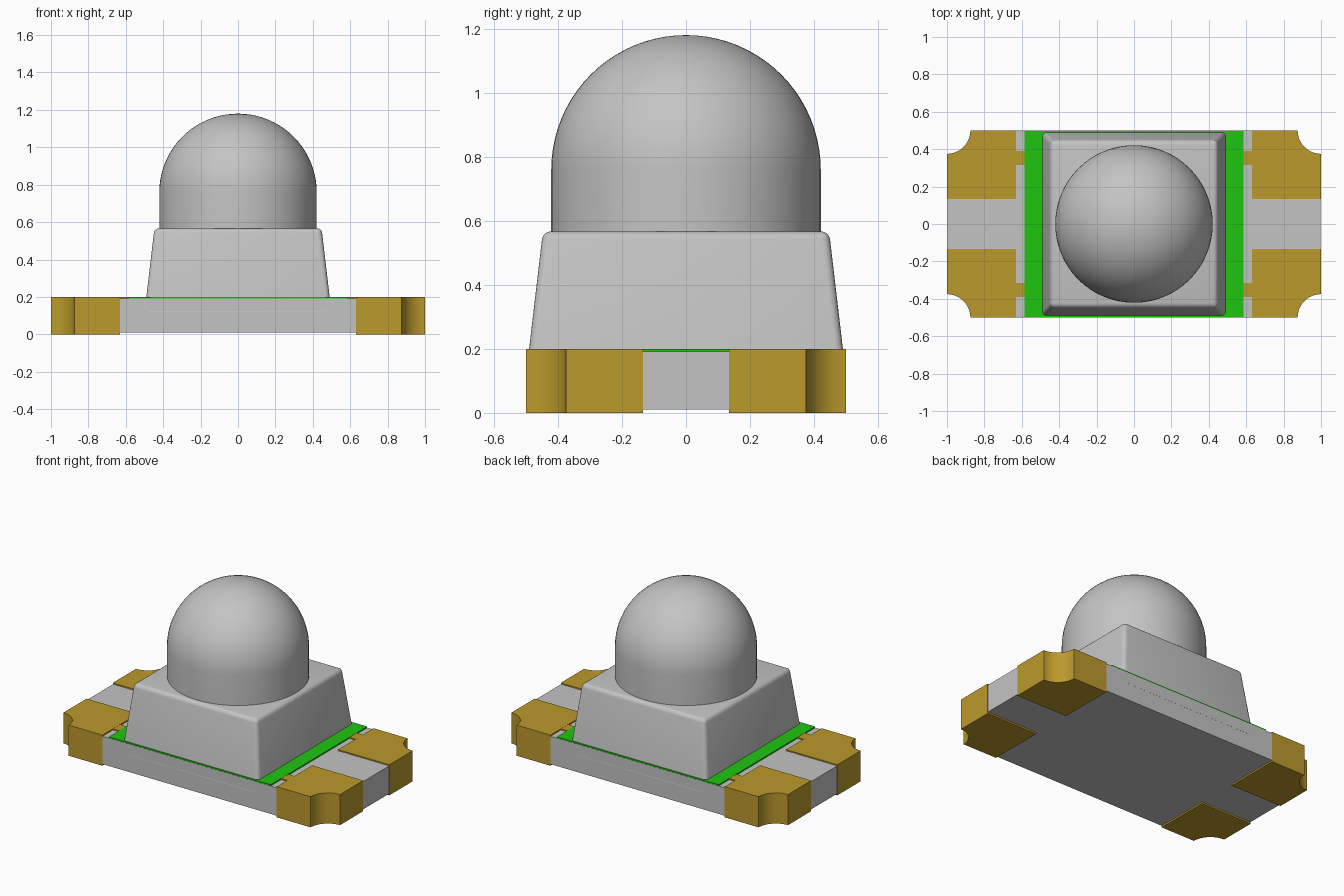
import bpy, bmesh, math

if "Cube" in bpy.data.objects:
    bpy.data.objects.remove(bpy.data.objects["Cube"])


def material(name, rgb):
    m = bpy.data.materials.new(name)
    m.diffuse_color = (*rgb, 1)
    m.use_nodes = True
    m.node_tree.nodes["Principled BSDF"].inputs["Base Color"].default_value = m.diffuse_color
    return m


GREY = material("light grey", (0.55, 0.55, 0.55))
GOLD = material("gold", (0.50, 0.32, 0.025))
GREEN = material("green", (0.014, 0.56, 0.005))


def finish(name, bm, mat, smooth=None):
    bmesh.ops.recalc_face_normals(bm, faces=bm.faces)
    me = bpy.data.meshes.new(name)
    bm.to_mesh(me)
    bm.free()
    me.materials.append(mat)
    ob = bpy.data.objects.new(name, me)
    bpy.context.collection.objects.link(ob)
    if smooth:
        bpy.ops.object.select_all(action='DESELECT')
        ob.select_set(True)
        bpy.context.view_layer.objects.active = ob
        bpy.ops.object.shade_smooth_by_angle(angle=math.radians(smooth))
    return ob


def prism(name, outline, z0, z1, mat, smooth=None):
    bm = bmesh.new()
    face = bm.faces.new([bm.verts.new((x, y, z0)) for x, y in outline])
    ext = bmesh.ops.extrude_face_region(bm, geom=[face])
    for v in ext["geom"]:
        if isinstance(v, bmesh.types.BMVert):
            v.co.z = z1
    return finish(name, bm, mat, smooth)


def rect(x0, x1, y0, y1):
    return [(x0, y0), (x1, y0), (x1, y1), (x0, y1)]


def notch(r, x=1.0, y=0.5, n=12):
    # Concave quarter circle from the end edge to the side edge
    return [(x - r * math.sin(t), y - r * math.cos(t))
            for t in (math.pi / 2 * i / n for i in range(n + 1))]


# Circuit board with concave corners
corner = notch(0.127, 0.998, 0.499)
board = []
for sx, sy in ((1, 1), (-1, 1), (-1, -1), (1, -1)):
    pts = corner if sx * sy < 0 else corner[::-1]
    pts = pts[::-1]
    board += [(sx * x, sy * y) for x, y in pts][::-1]
board = sorted(board, key=lambda p: math.atan2(p[1], p[0]))
prism("circuit_board", board, 0.01, 0.192, GREY, 30)

# Solder mask band under the lens block
prism("solder_mask", rect(-0.585, 0.585, -0.498, 0.498), 0.191, 0.2, GREEN)

# Corner terminals and the short traces leading inward
for sx, lr in ((-1, "left"), (1, "right")):
    for sy, fb in ((-1, "front"), (1, "back")):
        pad = [(0.63, 0.5), (0.63, 0.135), (1.0, 0.135)]
        arc = notch(0.125)
        arc.sort(key=lambda p: p[1] - p[0])
        prism(f"terminal_{fb}_{lr}", [(sx * x, sy * y) for x, y in pad + arc],
              0, 0.2, GOLD, 30)
        prism(f"trace_{fb}_{lr}",
              [(sx * x, sy * y) for x, y in rect(0.584, 0.632, 0.315, 0.39)],
              0.19, 0.199, GOLD)

# Tapered lens block with rounded upper edges
bm = bmesh.new()
rings = [[bm.verts.new((sx * w, sy * w, z))
          for sx, sy in ((1, 1), (-1, 1), (-1, -1), (1, -1))]
         for w, z in ((0.4995, 0.12), (0.447, 0.567))]
bm.faces.new(rings[0])
bm.faces.new(rings[1])
for i in range(4):
    j = (i + 1) % 4
    bm.faces.new((rings[0][i], rings[0][j], rings[1][j], rings[1][i]))
edges = [e for e in bm.edges if max(v.co.z for v in e.verts) > 0.5]
bmesh.ops.bevel(bm, geom=edges, offset=0.025, segments=4, profile=0.5,
                affect='EDGES')
finish("lens_block", bm, GREY, 35)

# Domed lens: straight wall topped by a hemisphere
R, Z, SEG = 0.421, 0.759, 64
profile = [(R, 0.55)] + [(R * math.cos(a), Z + R * math.sin(a))
                         for a in (math.pi / 2 * i / 20 for i in range(20))]
bm = bmesh.new()
rings = [[bm.verts.new((r * math.cos(2 * math.pi * k / SEG),
                        r * math.sin(2 * math.pi * k / SEG), z))
          for k in range(SEG)] for r, z in profile]
tip = bm.verts.new((0, 0, Z + R))
bm.faces.new(rings[0])
for k in range(SEG):
    n = (k + 1) % SEG
    for lo, hi in zip(rings, rings[1:]):
        bm.faces.new((lo[k], lo[n], hi[n], hi[k]))
    bm.faces.new((rings[-1][k], rings[-1][n], tip))
finish("lens_dome", bm, GREY, 40)
